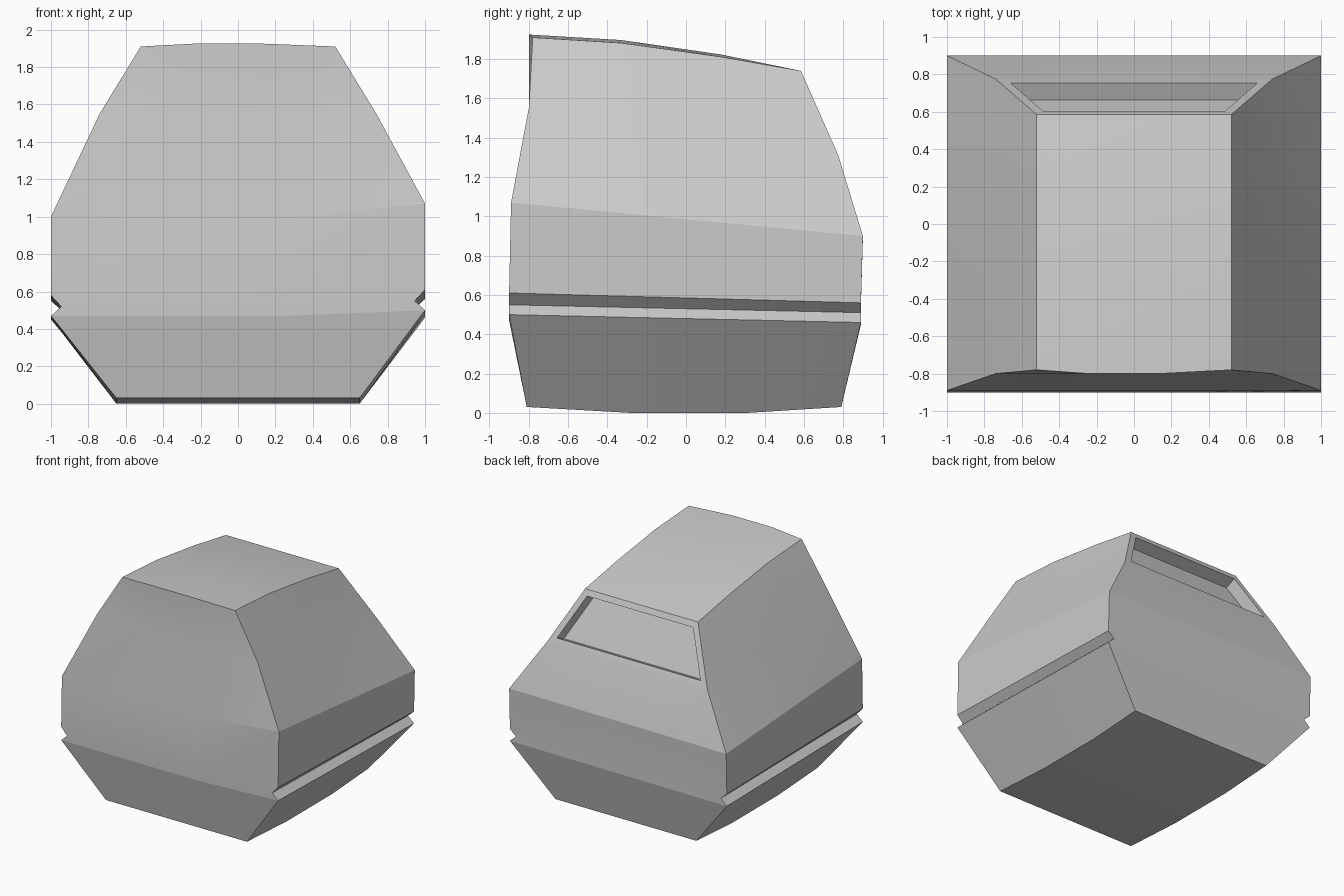
import bpy, bmesh, math

if "Cube" in bpy.data.objects:
    bpy.data.objects.remove(bpy.data.objects["Cube"])

# Levels: half width, front y, back y, z at front-left, front-right, back-right, back-left
LEVELS = [
    (0.65, -0.81, 0.79, 0.03, 0.03, 0.03, 0.03),   # base
    (1.00, -0.90, 0.89, 0.47, 0.50, 0.46, 0.45),   # groove lower lip
    (0.945, -0.90, 0.89, 0.52, 0.55, 0.51, 0.50),  # groove bottom
    (1.00, -0.90, 0.89, 0.58, 0.61, 0.56, 0.55),   # groove upper lip
    (1.00, -0.89, 0.90, 1.00, 1.07, 0.90, 0.89),   # shoulder
    (0.74, -0.80, 0.775, 1.55, 1.55, 1.31, 1.31),  # upper bend
    (0.52, -0.78, 0.585, 1.91, 1.91, 1.74, 1.74),  # roof
]
TU = (0, 0.27, 0.63, 1)
TV = (0, 0.33, 0.70, 1)
TOP = len(LEVELS) - 1


def lerp(a, b, t):
    return a + (b - a) * t


def point(k, u, v):
    hx, yf, yb, fl, fr, br, bl = LEVELS[k]
    x, y = lerp(-hx, hx, TU[u]), lerp(yf, yb, TV[v])
    front = fr if u == 3 else fl
    z = lerp(front, lerp(bl, br, TU[u]), TV[v])
    inner = u in (1, 2)
    if k == 0 and v in (1, 2):          # belly bows down
        z -= 0.03
    if k == TOP:                        # roof crowns up, brow bows forward
        z += (0, 0.028, 0.021, 0)[v]
        if inner:
            z += (0.015, 0.015, 0.012, 0)[v]
            if v == 0:
                y -= 0.02
    return x, y, z


bm = bmesh.new()
verts = {}


def vert(k, u, v):
    if (k, u, v) not in verts:
        verts[k, u, v] = bm.verts.new(point(k, u, v))
    return verts[k, u, v]


# Body walls
loop = ([(u, 0) for u in range(3)] + [(3, v) for v in range(3)]
        + [(u, 3) for u in range(3, 0, -1)] + [(0, v) for v in range(3, 0, -1)])
window = []
for k in range(TOP):
    for i, a in enumerate(loop):
        b = loop[(i + 1) % len(loop)]
        f = bm.faces.new((vert(k, *a), vert(k, *b), vert(k + 1, *b), vert(k + 1, *a)))
        if k == TOP - 1 and a[1] == 3 and b[1] == 3:
            window.append(f)

# Belly and roof
for k in (0, TOP):
    for u in range(3):
        for v in range(3):
            q = [vert(k, u, v), vert(k, u + 1, v), vert(k, u + 1, v + 1), vert(k, u, v + 1)]
            bm.faces.new(q if k else q[::-1])
bm.normal_update()

# Recessed rear window
bmesh.ops.inset_region(bm, faces=window, thickness=0.05, use_even_offset=True)
bm.normal_update()
normal = window[1].normal.copy()
res = bmesh.ops.extrude_face_region(bm, geom=window)
moved = [g for g in res["geom"] if isinstance(g, bmesh.types.BMVert)]
bmesh.ops.translate(bm, verts=moved, vec=normal * -0.1)
bmesh.ops.delete(bm, geom=[f for f in window if f.is_valid], context='FACES')
bmesh.ops.recalc_face_normals(bm, faces=bm.faces)

mesh = bpy.data.meshes.new("pod_body")
bm.to_mesh(mesh)
bm.free()
body = bpy.data.objects.new("pod_body", mesh)
bpy.context.collection.objects.link(body)
bpy.context.view_layer.objects.active = body
body.select_set(True)
bpy.ops.object.shade_smooth_by_angle(angle=math.radians(8))
